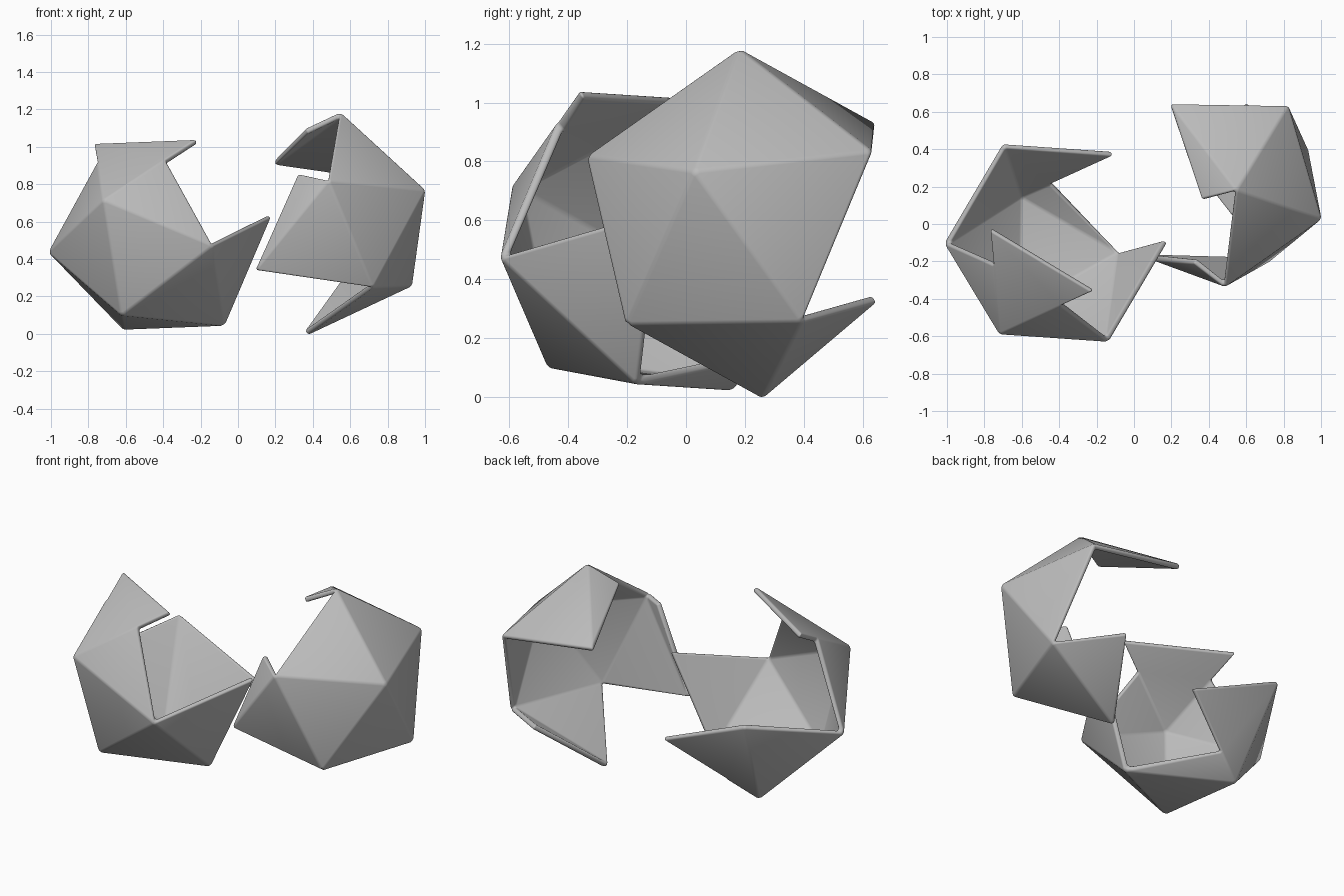
import bpy, bmesh, math
from mathutils import Vector

if "Cube" in bpy.data.objects:
    bpy.data.objects.remove(bpy.data.objects["Cube"])

R = 0.605        # circumradius of the parent icosahedron
WALL = 0.03

grey = bpy.data.materials.new("mid grey")
grey.diffuse_color = (0.5, 0.5, 0.5, 1)
grey.use_nodes = True
grey.node_tree.nodes["Principled BSDF"].inputs["Base Color"].default_value = grey.diffuse_color


def icosahedron(centre, pole, ref):
    """Named points: C pole, V ring near it, T ring of spike tips, E far pole."""
    o, n = Vector(centre), Vector(pole).normalized()
    u = Vector(ref)
    u = (u - n * u.dot(n)).normalized()
    w = u.cross(n)                       # clockwise seen from outside
    h, r = R / math.sqrt(5), 2 * R / math.sqrt(5)
    p = {"C": o + n * R, "E": o - n * R}
    for i in range(5):
        for name, s, k in (("V", 1, 0), ("T", -1, 0.5)):
            a = (i + k) * math.tau / 5
            p[f"{name}{i}"] = o + n * h * s + (u * math.cos(a) + w * math.sin(a)) * r
    # points where the parting line crosses edges
    p["Q0"] = p["V0"].lerp(p["T4"], 1 / 3)
    p["Q4"] = p["V4"].lerp(p["T4"], 1 / 3)
    p["Q2"] = p["V2"].lerp(p["T1"], 2 / 3)
    return o, p


def shell(name, frame, faces):
    o, p = icosahedron(*frame)
    bm = bmesh.new()
    verts = {}
    for f in faces:
        for k in f.split():
            if k not in verts:
                verts[k] = bm.verts.new(p[k])
        face = bm.faces.new([verts[k] for k in f.split()])
        face.normal_update()
        if face.normal.dot(face.calc_center_median() - o) < 0:
            face.normal_flip()
    me = bpy.data.meshes.new(name)
    bm.to_mesh(me)
    bm.free()
    me.materials.append(grey)
    ob = bpy.data.objects.new(name, me)
    bpy.context.collection.objects.link(ob)
    so = ob.modifiers.new("wall", 'SOLIDIFY')
    so.thickness, so.offset, so.use_even_offset = WALL, -1, True
    be = ob.modifiers.new("soft edges", 'BEVEL')
    be.width, be.segments, be.limit_method = 0.011, 3, 'ANGLE'
    be.angle_limit = math.radians(20)
    for poly in me.polygons:
        poly.use_smooth = True
    return ob


# right shell: five-face cap, three full spikes, three partial faces
cap = [f"C V{i} V{(i + 1) % 5}" for i in range(5)]
spikes = [f"V{i} V{i + 1} T{i}" for i in (0, 2, 3)]
shell("right_half_shell",
      ((0.459, 0.22, 0.588), (0.536, -0.19, 0.177), (0.09, -0.04, 0.592)),
      cap + spikes + ["V0 T0 Q0", "V4 T3 Q4", "V2 T2 Q2"])

# left shell: the complementary faces, moved away and turned
cap = [f"E T{i} T{(i + 1) % 5}" for i in range(5)]
shell("left_half_shell",
      ((-0.419, -0.101, 0.531), (0.20, 0.36, 0.42), (-0.341, 0.061, 0.469)),
      cap + ["V4 V0 Q0 T4 Q4", "V1 V2 Q2 T1", "V3 T2 T3", "V1 T0 T1",
             "T0 T4 Q0", "T4 T3 Q4", "T2 T1 Q2"])
